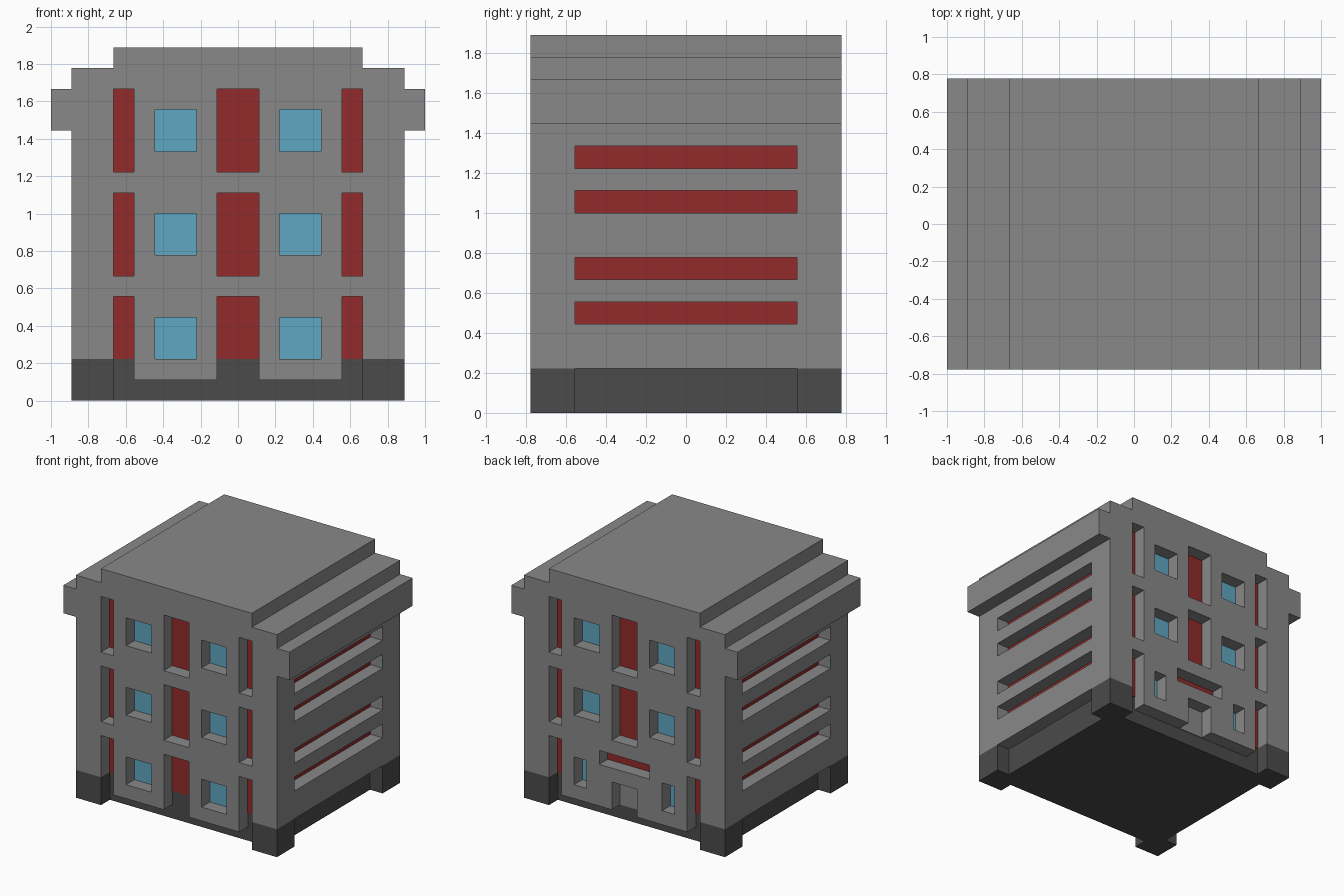
import bpy, bmesh

U = 1 / 9          # one building module
T = 0.05           # thickness of coloured plates, in modules

if "Cube" in bpy.data.objects:
    bpy.data.objects.remove(bpy.data.objects["Cube"])


def material(name, rgb):
    m = bpy.data.materials.new(name)
    m.use_nodes = True
    color = (*rgb, 1)
    m.diffuse_color = color
    bsdf = m.node_tree.nodes["Principled BSDF"]
    bsdf.inputs["Base Color"].default_value = color
    bsdf.inputs["Roughness"].default_value = 0.9
    return m


concrete = material("concrete grey", (0.25, 0.25, 0.25))
charcoal = material("charcoal", (0.07, 0.07, 0.07))
red = material("panel red", (0.29, 0.024, 0.024))
blue = material("glass blue", (0.115, 0.39, 0.54))


def finish(name, bm, mat=None):
    bmesh.ops.recalc_face_normals(bm, faces=bm.faces)
    bmesh.ops.scale(bm, vec=(U, U, U), verts=bm.verts)
    mesh = bpy.data.meshes.new(name)
    bm.to_mesh(mesh)
    bm.free()
    obj = bpy.data.objects.new(name, mesh)
    bpy.context.collection.objects.link(obj)
    if mat:
        mesh.materials.append(mat)
    return obj


def prism(name, points, extrusion, mat=None):
    bm = bmesh.new()
    face = bm.faces.new([bm.verts.new(p) for p in points])
    ext = bmesh.ops.extrude_face_region(bm, geom=[face])["geom"]
    verts = [v for v in ext if isinstance(v, bmesh.types.BMVert)]
    bmesh.ops.translate(bm, vec=extrusion, verts=verts)
    return finish(name, bm, mat)


def boxes(name, spans, mat=None):
    """One mesh of boxes, each given as (x0, x1, y0, y1, z0, z1)."""
    bm = bmesh.new()
    for x0, x1, y0, y1, z0, z1 in spans:
        for v in bmesh.ops.create_cube(bm, size=1)["verts"]:
            v.co.x = x1 if v.co.x > 0 else x0
            v.co.y = y1 if v.co.y > 0 else y0
            v.co.z = z1 if v.co.z > 0 else z0
    return finish(name, bm, mat)


def carve(target, cutter):
    mod = target.modifiers.new("carve", "BOOLEAN")
    mod.operation = "DIFFERENCE"
    mod.solver = "EXACT"
    mod.object = cutter
    bpy.context.view_layer.objects.active = target
    bpy.ops.object.modifier_apply(modifier=mod.name)
    bpy.data.objects.remove(cutter)


# Plinth: a set-back core with four corner piers, one plan outline
quarter = [(7, 5), (8, 5), (8, 7), (6, 7), (6, 6)]
plan = []
for sx, sy in ((1, 1), (-1, 1), (-1, -1), (1, -1)):
    part = [(sx * x, sy * y, 0) for x, y in quarter]
    plan += part if sx * sy > 0 else part[::-1]
prism("plinth", plan, (0, 0, 2), charcoal)

# Body: stepped elevation with overhanging side ledges, run front to back
half = [(8, 1), (8, 13), (9, 13), (9, 15), (8, 15), (8, 16), (6, 16), (6, 17)]
outline = [(x, -7, z) for x, z in half] + [(-x, -7, z) for x, z in half[::-1]]
body = prism("body", outline, (0, 14, 0), concrete)
carve(body, prism("plinth_cutter", plan, (0, 0, 2)))

# Openings as (x0, x1, z0, z1)
columns = ((-6, -5), (-1, 1), (5, 6))
upper_red = [(*c, z, z + 4) for c in columns for z in (6, 11)]
outer_red = [(*columns[0], 2, 5), (*columns[2], 2, 5)]
upper_glass = [(*c, z, z + 2) for c in ((-4, -2), (2, 4)) for z in (7, 12)]

front_red = upper_red + outer_red + [(-1, 1, 2, 5)]
front_glass = upper_glass + [(-4, -2, 2, 4), (2, 4, 2, 4)]
back_red = upper_red + outer_red + [(-2, 2, 4, 5)]
back_glass = upper_glass + [(-4, -3, 2, 4), (3, 4, 2, 4)]
full_height = [(-6, -5, 0, 5), (5, 6, 0, 5)]
front_cuts = upper_red + front_glass + full_height + [(-1, 1, 0, 5)]
back_cuts = upper_red + back_glass + full_height + [(-2, 2, 4, 5), (-1, 1, 0, 3)]
slots = [(-5, 5, z, z + 1) for z in (4, 6, 9, 11)]


def span_y(rect, side, near, far):
    x0, x1, z0, z1 = rect
    return (x0, x1, *sorted((side * near, side * far)), z0, z1)


def span_x(rect, side, near, far):
    y0, y1, z0, z1 = rect
    return (*sorted((side * near, side * far)), y0, y1, z0, z1)


# Carve the recesses, one module deep, on all four sides
cuts = [span_y(r, -1, 6, 8) for r in front_cuts]
cuts += [span_y(r, 1, 6, 8) for r in back_cuts]
cuts += [span_x(r, s, 7, 10) for s in (-1, 1) for r in slots + [(-5, 5, 0, 2)]]
carve(body, boxes("opening_cutter", cuts))


# Coloured plates at the back of the recesses
def plates(name, rects, span, side, depth, mat):
    boxes(name, [span(r, side, depth, depth + T) for r in rects], mat)


plates("front_red_panels", front_red, span_y, -1, 6, red)
plates("front_windows", front_glass, span_y, -1, 6, blue)
plates("back_red_panels", back_red, span_y, 1, 6, red)
plates("back_windows", back_glass, span_y, 1, 6, blue)
plates("back_door", [(-1, 1, 1, 3)], span_y, 1, 6, concrete)
plates("left_red_strips", slots, span_x, 1, 7, red)
plates("right_red_strips", slots, span_x, -1, 7, red)
